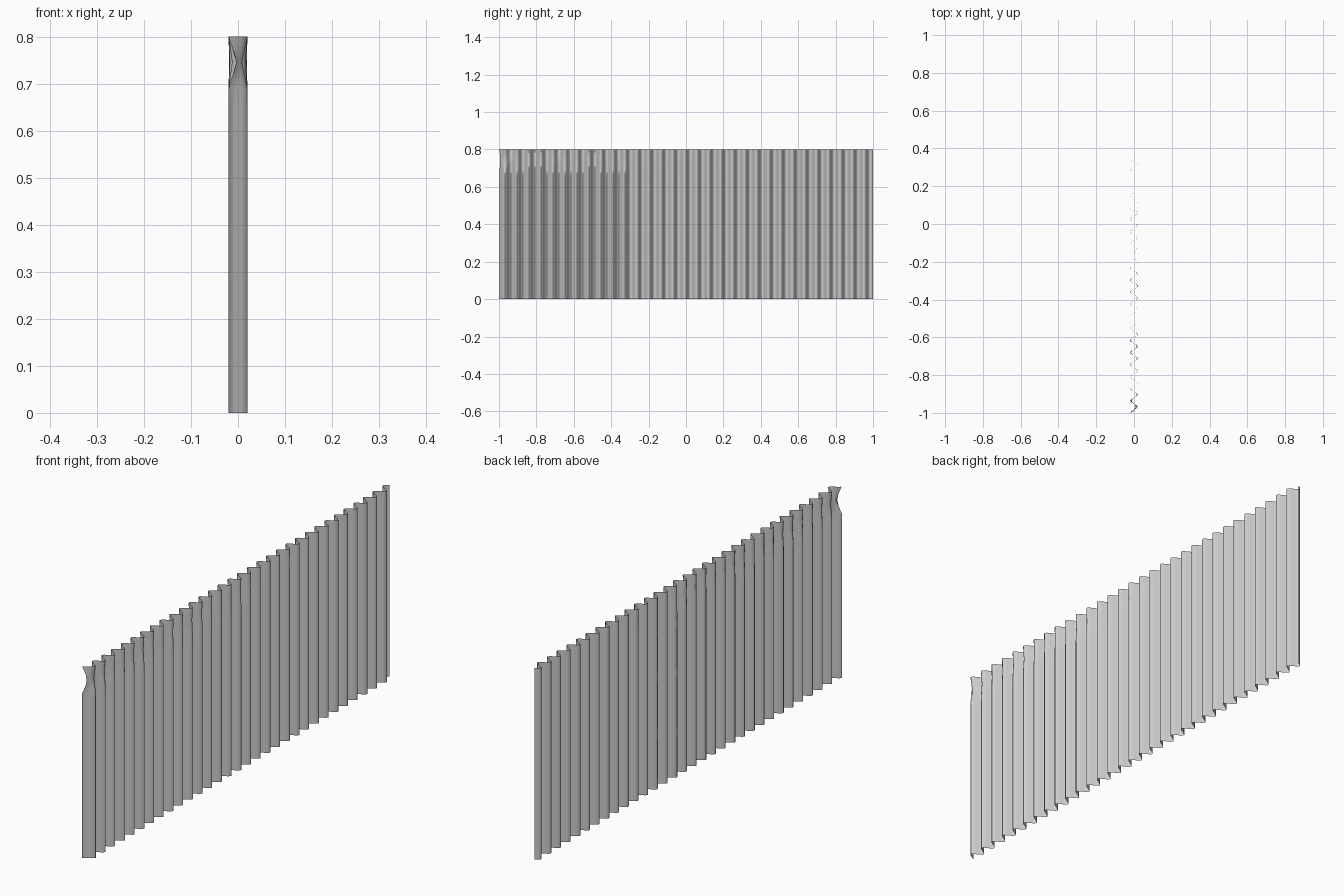
import bpy, bmesh, math

cube = bpy.data.objects.get("Cube")
if cube:
    bpy.data.objects.remove(cube)

LENGTH, HEIGHT, DEPTH = 2.0, 0.8, 0.02
WAVES, STEPS = 31.25, 10
LEVELS = [0, 0.2, 0.45, 0.65, 0.69, 0.72, 0.745, 0.77, 0.8]

steel = bpy.data.materials.new("galvanised grey")
grey = (0.6, 0.6, 0.6, 1)
steel.diffuse_color = grey
steel.use_nodes = True
steel.node_tree.nodes["Principled BSDF"].inputs["Base Color"].default_value = grey


def dent(t, z):
    """Pinch near the top: strong at the front end, fading to the back."""
    band = max(0, 1 - abs(z - 0.745) / 0.055)
    ripple = 0.6 + 0.4 * math.cos(t * 37)
    return band * (0.55 * math.exp(-t * 40) + 0.3 * ripple * max(0, 1 - t * 1.4))


# Corrugated sheet: a rounded wave swept up through the height levels
bm = bmesh.new()
columns = round(WAVES * STEPS)
rows = []
for z in LEVELS:
    row = []
    for i in range(columns + 1):
        t = i / columns
        wave = -math.cos(2 * math.pi * WAVES * t)
        x = DEPTH * wave * (1 - dent(t, z))
        y = (t - 0.5) * LENGTH
        if i == 0:
            y += 0.02 * dent(t, z)
        row.append(bm.verts.new((x, y, z)))
    rows.append(row)
for low, high in zip(rows, rows[1:]):
    for i in range(columns):
        bm.faces.new((low[i], low[i + 1], high[i + 1], high[i]))

mesh = bpy.data.meshes.new("corrugated_sheet")
bm.to_mesh(mesh)
bm.free()
mesh.materials.append(steel)
sheet = bpy.data.objects.new("corrugated_sheet", mesh)
bpy.context.collection.objects.link(sheet)

# Smooth the waves
bpy.ops.object.select_all(action="DESELECT")
sheet.select_set(True)
bpy.context.view_layer.objects.active = sheet
bpy.ops.object.shade_smooth_by_angle(angle=math.radians(60))
